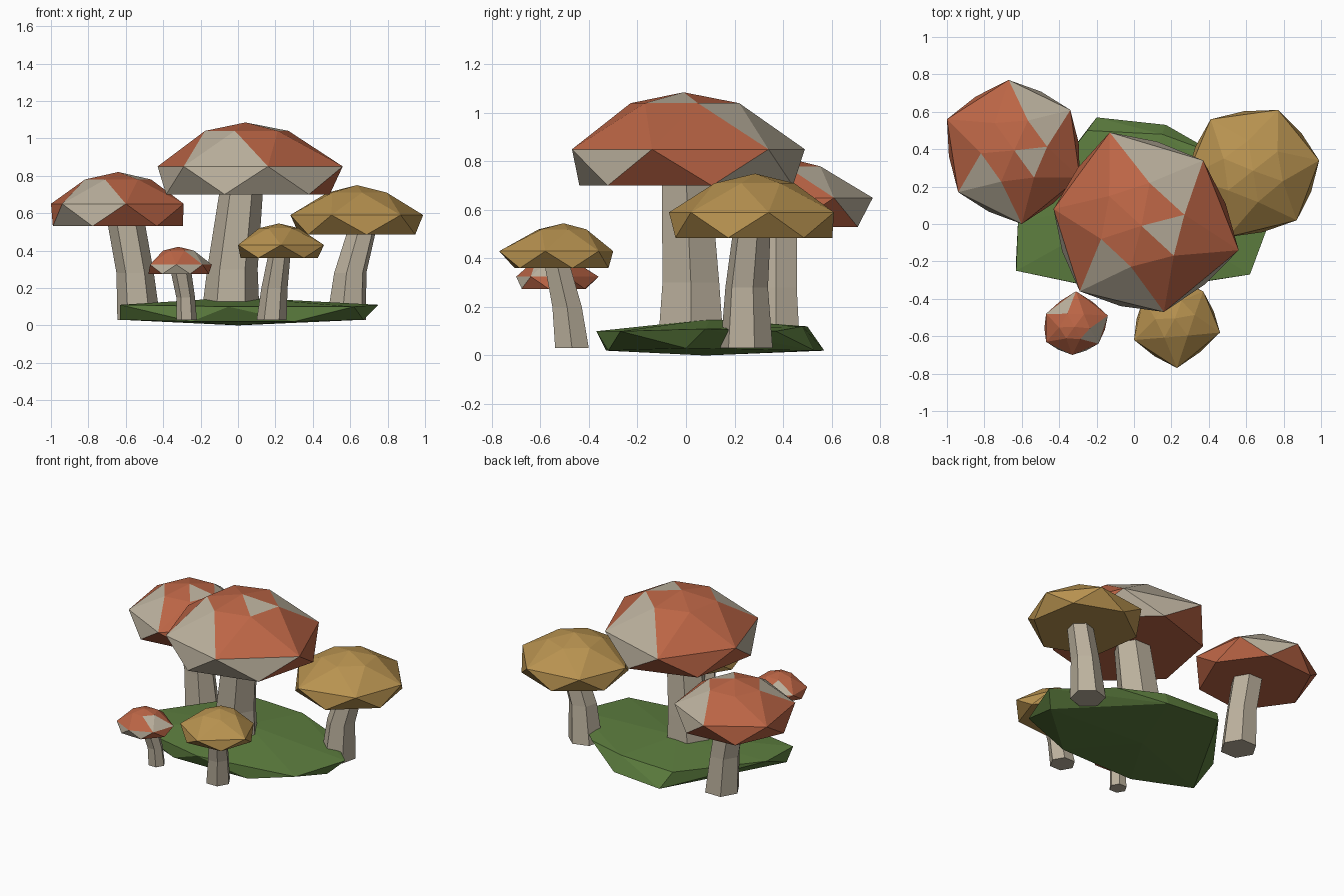
import bpy, bmesh, math
from mathutils import Vector

if "Cube" in bpy.data.objects:
    bpy.data.objects.remove(bpy.data.objects["Cube"])


def material(name, rgb):
    m = bpy.data.materials.new(name)
    m.diffuse_color = (*rgb, 1)
    m.use_nodes = True
    m.node_tree.nodes["Principled BSDF"].inputs["Base Color"].default_value = m.diffuse_color
    return m


RED = material("cap_red", (0.50, 0.13, 0.06))
YELLOW = material("cap_yellow", (0.48, 0.29, 0.08))
CREAM = material("cream", (0.50, 0.44, 0.34))
GREEN = material("grass", (0.11, 0.21, 0.05))


def finish(name, bm, mats):
    bmesh.ops.recalc_face_normals(bm, faces=bm.faces)
    me = bpy.data.meshes.new(name)
    bm.to_mesh(me)
    bm.free()
    for m in mats:
        me.materials.append(m)
    ob = bpy.data.objects.new(name, me)
    bpy.context.collection.objects.link(ob)
    return ob


def cap(name, rim, zs, mat, patches=""):
    """Six-sided faceted cap; zs = base, rim, crown, apex heights.
    patches names the faces that are cream."""
    bm = bmesh.new()
    n = len(rim)
    pts = [Vector(p) for p in rim]
    c = sum(pts, Vector((0, 0))) / n
    mids = [(pts[i] + pts[(i + 1) % n]) / 2 - c for i in range(n)]

    def ring(ps, z):
        return [bm.verts.new((p.x, p.y, z)) for p in ps]

    base = ring([c + m * 1.06 for m in mids], zs[0])
    edge = ring(pts, zs[1])
    crown = ring([c + m * 0.54 for m in mids], zs[2])
    apex = bm.verts.new((c.x, c.y, zs[3]))
    cream = patches.split()

    def face(tag, *vs):
        bm.faces.new(vs).material_index = int(tag in cream)

    for i in range(n):
        j = (i + 1) % n
        face(f"A{i}", edge[i], edge[j], crown[i])
        face(f"B{i}", edge[j], crown[j], crown[i])
        face(f"T{i}", crown[i], crown[j], apex)
        face(f"L{i}", edge[i], base[i], edge[j])
        face(f"M{i}", edge[j], base[i], base[j])
    face("bottom", *base)
    finish(name, bm, [mat, CREAM])


def stem(name, sections, turn=0.0, sides=6):
    """Bent tapering stem through (x, y, z, radius) sections."""
    bm = bmesh.new()
    rings = []
    for x, y, z, r in sections:
        rings.append([bm.verts.new((x + r * math.cos(turn + k * math.tau / sides),
                                    y + r * math.sin(turn + k * math.tau / sides), z))
                      for k in range(sides)])
    for a, b in zip(rings, rings[1:]):
        for k in range(sides):
            m = (k + 1) % sides
            bm.faces.new((a[k], a[m], b[m], b[k]))
    bm.faces.new(rings[0])
    bm.faces.new(rings[-1])
    finish(name, bm, [CREAM])


# Grassy mound
bm = bmesh.new()
for p in [(-.63, -.25, .11), (-.05, -.37, .10), (.62, -.27, .10), (.75, .08, .11),
          (.45, .37, .10), (.15, .48, .12), (-.25, .50, .12), (-.62, .02, .11), (.0, .10, .15),
          (-.63, -.18, .03), (-.25, -.33, .02), (.30, -.32, .02), (.67, .0, .03),
          (.17, .53, .02), (-.20, .57, .02), (0, .08, 0)]:
    bm.verts.new(p)
bmesh.ops.convex_hull(bm, input=bm.verts)
finish("grass_mound", bm, [GREEN])

# Large centre mushroom
cap("large_cap",
    [(-.43, .08), (-.29, -.36), (.16, -.47), (.56, -.14), (.37, .34), (-.13, .49)],
    (.70, .85, 1.04, 1.085), RED, "A1 B0 A4 B3 T2 L0 L1 M0 M1 L2 M3 L4")
stem("large_stem", [(-.04, .02, .06, .155), (-.03, .02, .30, .135), (.02, .0, .74, .115)])

# Left mushroom
cap("left_cap",
    [(-1.0, .56), (-.94, .17), (-.60, .0), (-.29, .25), (-.34, .61), (-.67, .77)],
    (.53, .65, .78, .82), RED, "A1 B0 A4 B3 T2 L1 M0 L4")
stem("left_stem", [(-.53, .37, .03, .115), (-.55, .37, .28, .10), (-.60, .37, .56, .10)])

# Right mushroom
cap("right_cap",
    [(.28, .25), (.50, -.07), (.87, .02), (.99, .34), (.77, .61), (.41, .56)],
    (.485, .59, .71, .75), YELLOW)
stem("right_stem", [(.58, .25, .03, .11), (.60, .25, .28, .09), (.66, .27, .50, .08)], .3)

# Small front pair
cap("small_red_cap",
    [(-.47, -.48), (-.47, -.63), (-.33, -.70), (-.19, -.64), (-.14, -.49), (-.31, -.36)],
    (.275, .325, .40, .42), RED, "A3 B2 A5 L1 L2 M1")
stem("small_red_stem", [(-.275, -.48, .03, .055), (-.28, -.49, .15, .05), (-.305, -.52, .29, .055)])
cap("small_yellow_cap",
    [(.05, -.40), (.0, -.62), (.23, -.77), (.46, -.58), (.37, -.36), (.20, -.30)],
    (.36, .43, .52, .545), YELLOW)
stem("small_yellow_stem", [(.18, -.47, .03, .08), (.195, -.49, .2, .07), (.22, -.53, .37, .06)])
